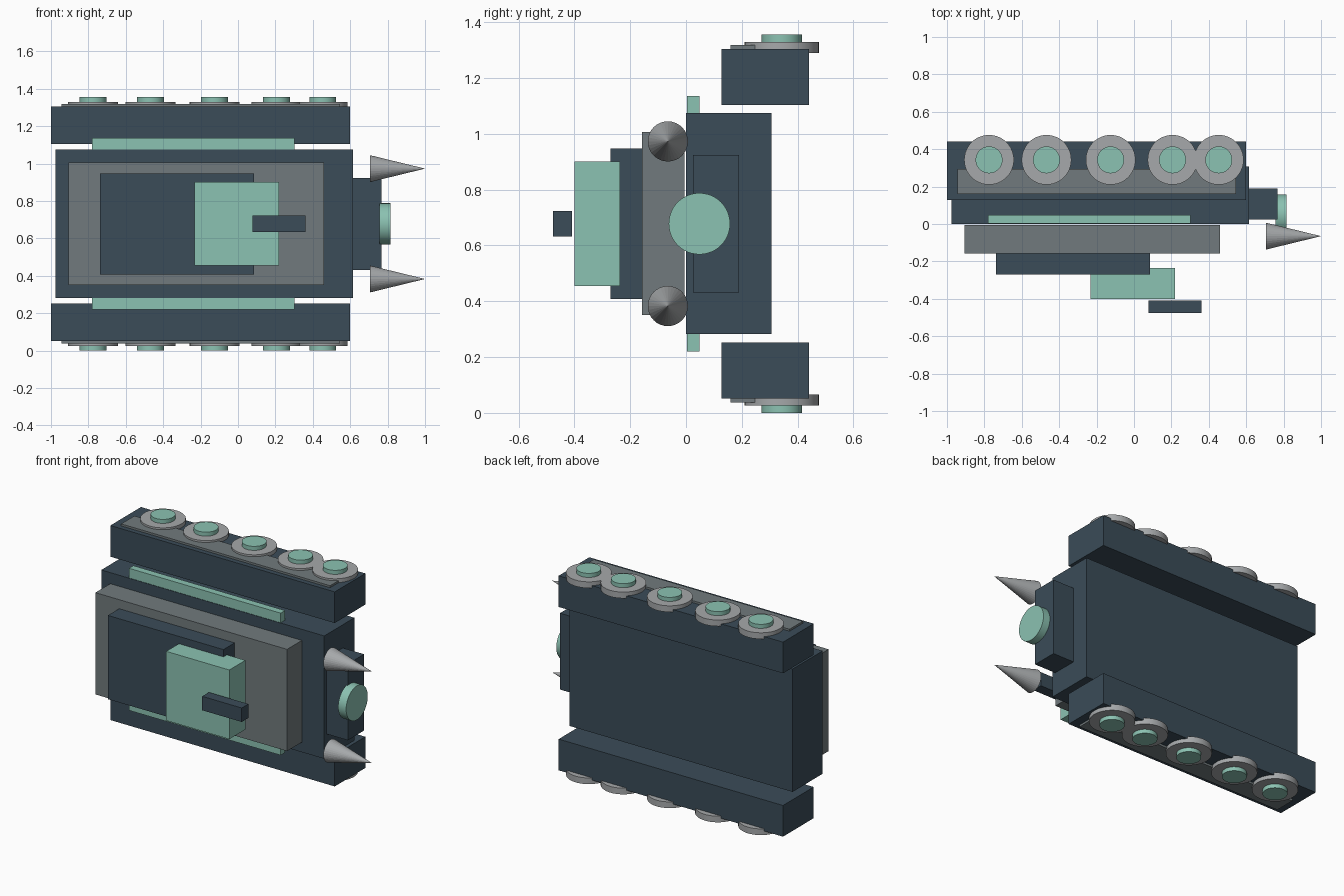
import bpy
import math

cube = bpy.data.objects.get("Cube")
if cube:
    bpy.data.objects.remove(cube, do_unlink=True)

MID = 0.678  # height of the mirror plane


def material(name, rgb):
    m = bpy.data.materials.new(name)
    m.use_nodes = True
    m.diffuse_color = (*rgb, 1)
    m.node_tree.nodes["Principled BSDF"].inputs["Base Color"].default_value = (*rgb, 1)
    return m


SLATE = material("dark slate", (0.043, 0.072, 0.098))
GREEN = material("pale green", (0.26, 0.54, 0.445))
GREY = material("mid grey", (0.165, 0.195, 0.205))
LIGHT = material("light grey", (0.38, 0.395, 0.405))


def finish(name, mat):
    ob = bpy.context.object
    ob.name = ob.data.name = name
    ob.data.materials.append(mat)
    return ob


def box(name, mat, x, y, z):
    """Box from the (low, high) range on each axis."""
    ranges = (x, y, z)
    bpy.ops.mesh.primitive_cube_add(size=1, location=[(a + b) / 2 for a, b in ranges])
    ob = finish(name, mat)
    for v in ob.data.vertices:
        v.co = [c * (b - a) for c, (a, b) in zip(v.co, ranges)]
    return ob


def disc(name, mat, radius, depth, centre, rotation=(0, 0, 0)):
    bpy.ops.mesh.primitive_cylinder_add(vertices=48, radius=radius, depth=depth,
                                        location=centre, rotation=rotation)
    ob = finish(name, mat)
    bpy.ops.object.shade_smooth_by_angle(angle=math.radians(30))
    return ob


def around(half):
    return (MID - half, MID + half)


# Hull and the stacked slabs on its front
box("hull", SLATE, (-0.975, 0.615), (0, 0.307), around(0.396))
box("deck_plate", GREY, (-0.907, 0.46), (-0.157, -0.006), around(0.328))
box("turret_base", SLATE, (-0.738, 0.086), (-0.271, -0.157), around(0.27))
box("turret", GREEN, (-0.232, 0.218), (-0.40, -0.236), around(0.223))
box("barrel", SLATE, (0.078, 0.36), (-0.476, -0.408), around(0.045))
box("side_rail", GREEN, (-0.78, 0.302), (0.003, 0.048), around(0.458))

# Nose block with its round lamp
box("nose_block", SLATE, (0.61, 0.766), (0.025, 0.19), around(0.246))
disc("nose_lamp", GREEN, 0.11, 0.057, (0.786, 0.048, MID), (0, math.pi / 2, 0))

# Running gear and spikes, mirrored above and below
for side, s in (("upper", 1), ("lower", -1)):
    def span(a, b):
        return tuple(sorted((MID + s * a, MID + s * b)))

    box(side + "_track", SLATE, (-1, 0.6), (0.128, 0.44), span(0.426, 0.627))
    box(side + "_track_plate", GREY, (-0.945, 0.545), (0.16, 0.295), span(0.6, 0.64))
    for i, x in enumerate((-0.775, -0.468, -0.125, 0.206, 0.453), 1):
        disc(f"{side}_wheel_{i}", LIGHT, 0.133, 0.04, (x, 0.343, MID + s * 0.632))
        disc(f"{side}_hub_{i}", GREEN, 0.072, 0.05, (x, 0.343, MID + s * 0.653))
    bpy.ops.mesh.primitive_cone_add(vertices=32, radius1=0.072, radius2=0, depth=0.295,
                                    location=(0.8525, -0.065, MID + s * 0.295),
                                    rotation=(0, math.pi / 2, 0))
    finish(side + "_spike", LIGHT)
